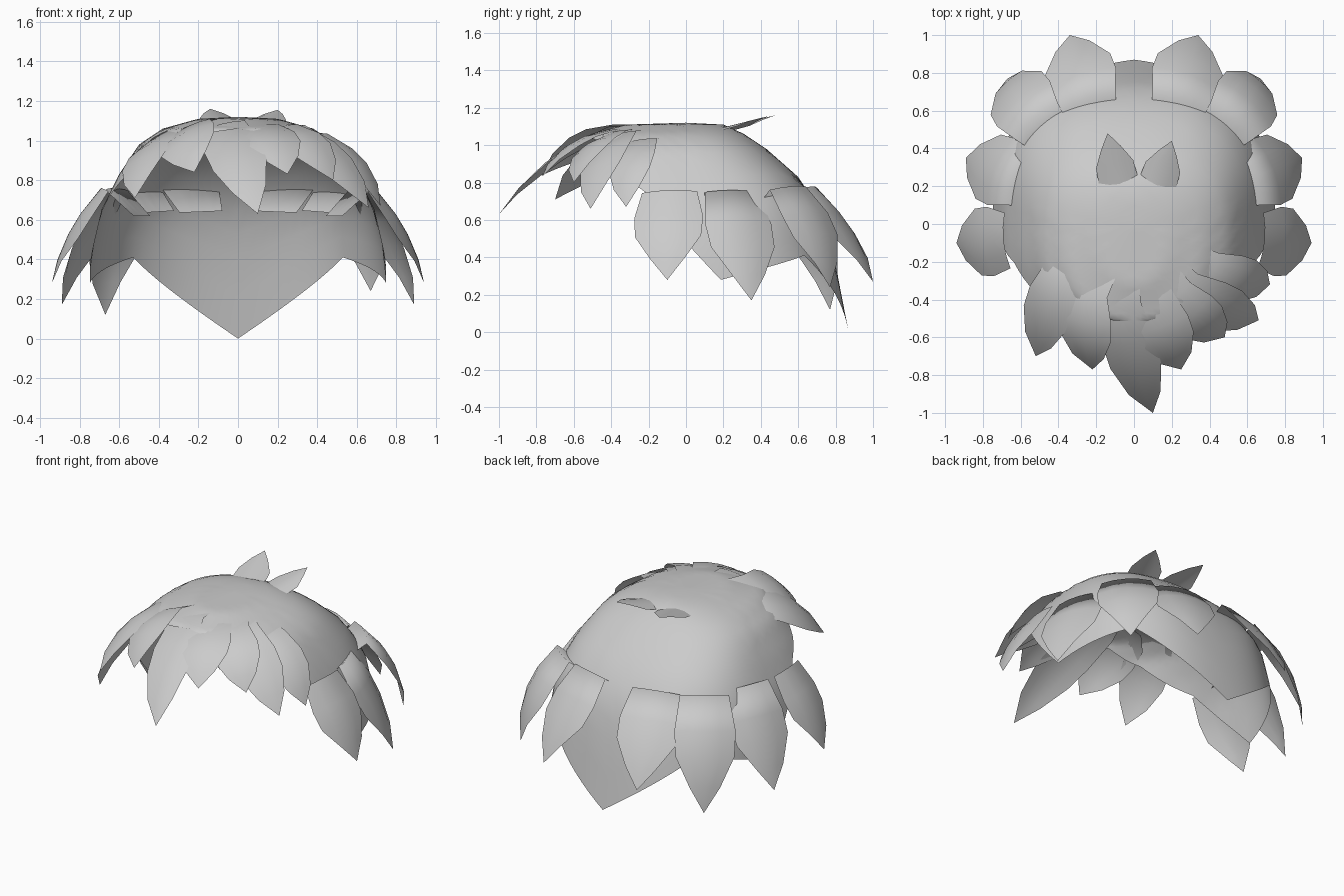
import bpy, bmesh, math
from mathutils import Vector

if "Cube" in bpy.data.objects:
    bpy.data.objects.remove(bpy.data.objects["Cube"])

grey = bpy.data.materials.new("hair_grey")
grey.diffuse_color = (0.6, 0.6, 0.6, 1)
grey.use_nodes = True
grey.node_tree.nodes["Principled BSDF"].inputs["Base Color"].default_value = grey.diffuse_color


def lerp(x, xs, ys):
    """Piecewise linear lookup, xs ascending."""
    for i in range(len(xs) - 1):
        if x <= xs[i + 1]:
            t = (x - xs[i]) / (xs[i + 1] - xs[i])
            return ys[i] + t * (ys[i + 1] - ys[i])
    return ys[-1]


def make(name, verts, faces):
    me = bpy.data.meshes.new(name)
    me.from_pydata(verts, [], faces)
    bm = bmesh.new()
    bm.from_mesh(me)
    bmesh.ops.remove_doubles(bm, verts=bm.verts, dist=1e-5)
    bm.to_mesh(me)
    bm.free()
    for p in me.polygons:
        p.use_smooth = True
    me.materials.append(grey)
    ob = bpy.data.objects.new(name, me)
    bpy.context.collection.objects.link(ob)
    return ob


# Cap: rounded-square dome whose rim height follows the angle from the front
Z = [1.12, 1.11, 1.06, 0.98, 0.83, 0.65, 0.41, 0.0]
SIDE = [0, 0.20, 0.38, 0.50, 0.60, 0.69, 0.745, 0.78]
BACK = [0, 0.20, 0.31, 0.43, 0.60, 0.72, 0.79, 0.87]
FRONT = [0, 0.32, 0.51, 0.56, 0.61, 0.67, 0.72, 0.74]
SQUARE = [2.2, 2.2, 2.4, 2.5, 2.7, 2.7, 2.5, 2.4]
RIM_ANGLE = [0, 24, 44, 64, 72, 104, 140, 180]
RIM_Z = [1.06, 1.03, 0.95, 0.80, 0.74, 0.28, 0.41, 0.0]
DROP = [-z for z in Z]
STEPS = list(range(len(Z)))


def cap_point(deg, s):
    th = math.radians(deg)
    a = lerp(s, STEPS, SIDE)
    b = lerp(s, STEPS, FRONT if abs(deg) < 90 else BACK)
    z = lerp(s, STEPS, Z)
    if s == 0:
        return (0, 0, z)
    n = lerp(s, STEPS, SQUARE)
    r = (abs(math.sin(th) / a) ** n + abs(math.cos(th) / b) ** n) ** (-1 / n)
    return (r * math.sin(th), -r * math.cos(th), z)


rows = 14
angles = list(range(-180, 180, 4))
verts, faces = [], []
for deg in angles:
    s_rim = lerp(-lerp(abs(deg), RIM_ANGLE, RIM_Z), DROP, STEPS)
    verts += [cap_point(deg, s_rim * i / rows) for i in range(rows + 1)]
w = rows + 1
for c in range(len(angles)):
    d = (c + 1) % len(angles)
    for i in range(rows):
        a, b = c * w + i, d * w + i
        faces.append((a, a + 1, b + 1, b) if i else (a, a + 1, b + 1))
make("hair_cap", verts, faces)


# Leaf-shaped lock: pointed sheet, bowed outwards; flap = root folded into the cap
def leaf(name, root, tip, width, bow=0.05, cup=0.14, out=None,
         flap=0.0, sink=0.0, full=0.5):
    root, tip = Vector(root), Vector(tip)
    axis = (tip - root).normalized()
    mid = (root + tip) / 2
    out = Vector(out) if out else Vector((mid.x, mid.y, 0.3))
    side = axis.cross(out).normalized()
    normal = side.cross(axis)
    inward = -Vector((root.x, root.y, 0)).normalized()
    sections = [(0, 0.8), (0.3, 1.0), (0.52, 0.96), (0.78, full), (1, 0)]
    across = [-1, -0.5, 0, 0.5, 1]
    verts, faces = [], []
    if flap:
        base = root + inward * flap - Vector((0, 0, sink))
        verts += [base + side * (u * 0.3 * width) for u in across]
    for t, k in sections:
        for u in across:
            lift = bow * 4 * t * (1 - t) - cup * width * (u * k) ** 2
            verts.append(root.lerp(tip, t) + side * (u * k * width / 2) + normal * lift)
    n = len(across)
    last = len(verts) // n - 1
    for i in range(last):
        for j in range(n - 1):
            a = i * n + j
            faces.append((a, a + 1, a + n + 1, a + n) if i < last - 1
                         else (a, a + 1, last * n))
    make(name, verts, faces)


# Side and back locks, mirrored (the back corner tip is higher on the right)
locks = [
    ((0.69, -0.09, 0.76), (0.94, -0.10, 0.28), 0.37, 0.0),
    ((0.635, 0.25, 0.76), (0.89, 0.35, 0.17), 0.38, 0.16),
    ((0.53, 0.56, 0.78), (0.67, 0.77, 0.12), 0.37, 0.18),
    ((0.25, 0.67, 0.78), (0.34, 1.00, 0.27), 0.38, 0.18),
]
for sx, label in ((1, "right"), (-1, "left")):
    for i, (r, t, wd, fl) in enumerate(locks):
        z = 0.24 if (sx == 1 and i == 2) else t[2]
        leaf(f"{label}_lock_{i + 1}", (sx * r[0], r[1], r[2]), (sx * t[0], t[1], z),
             wd, 0.07 if i == 2 else 0.04, 0.1, flap=fl, sink=0.14)

# Fringe swept over the forehead, roots tucked under the crown
fringe = [
    ((-0.38, -0.26, 1.04), (-0.52, -0.70, 0.71), 0.29),
    ((-0.26, -0.38, 1.07), (-0.22, -0.77, 0.84), 0.31),
    ((-0.08, -0.43, 1.085), (0.10, -1.00, 0.63), 0.29),
    ((0.09, -0.41, 1.08), (0.25, -0.77, 0.83), 0.31),
    ((0.22, -0.39, 1.07), (0.48, -0.60, 0.80), 0.28),
    ((0.28, -0.36, 1.06), (0.66, -0.51, 0.66), 0.28),
    ((0.42, -0.25, 1.03), (0.72, -0.32, 0.67), 0.25),
]
for i, (r, t, wd) in enumerate(fringe):
    leaf(f"fringe_lock_{i + 1}", r, t, wd, 0.06, 0.08, flap=0.15, full=0.6)

# Two small tufts on the crown
leaf("crown_tuft_left", (-0.06, 0.13, 1.08), (-0.14, 0.48, 1.16), 0.21, 0.0, 0.1, (0, 0, 1))
leaf("crown_tuft_right", (0.10, 0.14, 1.08), (0.20, 0.44, 1.155), 0.20, 0.0, 0.1, (0, 0, 1))
